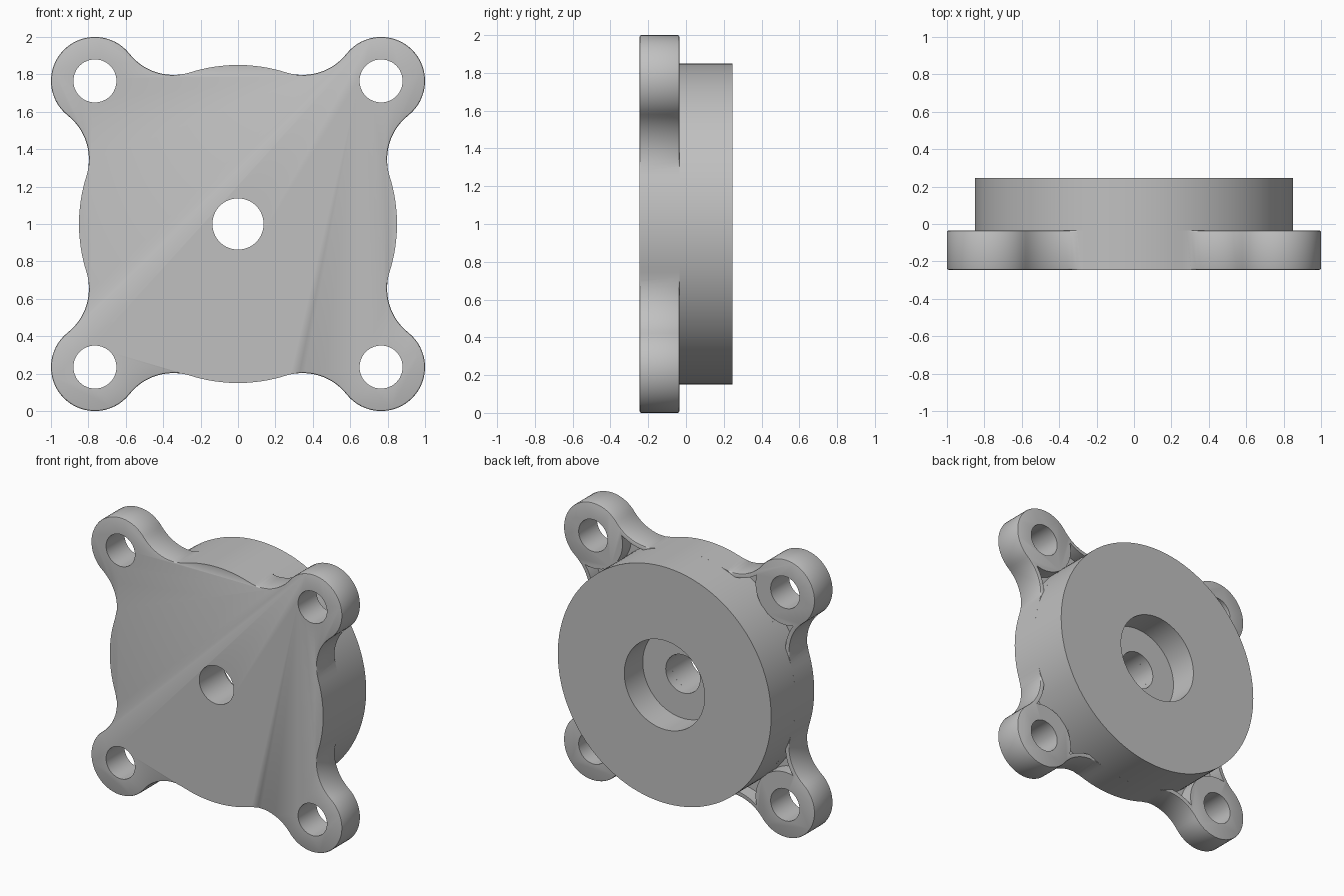
import bpy, bmesh, math
from mathutils import Vector

if "Cube" in bpy.data.objects:
    bpy.data.objects.remove(bpy.data.objects["Cube"], do_unlink=True)

DISC_R, EAR_R, FILLET_R = 0.85, 0.235, 0.3
HOLE_R, SHAFT_R, BORE_R = 0.115, 0.137, 0.32
FRONT, STEP, BORE_FLOOR, BACK = -0.245, -0.035, 0.035, 0.245
WALL, POCKET_DEPTH = 0.03, 0.1
O, E = Vector((0, 0)), Vector((0.765, 0.765))

grey = bpy.data.materials.new("light_grey")
grey.use_nodes = True
grey.diffuse_color = (0.53, 0.53, 0.53, 1)
grey.node_tree.nodes["Principled BSDF"].inputs["Base Color"].default_value = grey.diffuse_color


def meet(c1, r1, c2, r2, side):
    """One crossing point of two circles."""
    d = c2 - c1
    a = (r1 ** 2 - r2 ** 2 + d.length_squared) / (2 * d.length)
    h = math.sqrt(r1 ** 2 - a ** 2)
    u = d.normalized()
    return c1 + u * a + Vector((-u.y, u.x)) * h * side


def arc(c, p, q, n):
    """Points on the short arc about c from p up to, not including, q."""
    a, b = p - c, q - c
    start = math.atan2(a.y, a.x)
    turn = math.atan2(a.x * b.y - a.y * b.x, a.dot(b))
    return [c + a.length * Vector((math.cos(start + turn * i / n), math.sin(start + turn * i / n)))
            for i in range(n)]


def circle(c, r, n):
    return [c + r * Vector((math.cos(math.tau * i / n), math.sin(math.tau * i / n))) for i in range(n)]


def quarter_turn(points, k):
    for _ in range(k):
        points = [Vector((-p.y, p.x)) for p in points]
    return points


def prism(bm, points, y0, y1):
    """Extrude a front outline along the depth."""
    face = bm.faces.new([bm.verts.new((p.x, y0, p.y + 1)) for p in points])
    top = bmesh.ops.extrude_face_region(bm, geom=[face])
    moved = [v for v in top["geom"] if isinstance(v, bmesh.types.BMVert)]
    bmesh.ops.translate(bm, verts=moved, vec=(0, y1 - y0, 0))


def finish(name, bm):
    bmesh.ops.recalc_face_normals(bm, faces=bm.faces)
    mesh = bpy.data.meshes.new(name)
    bm.to_mesh(mesh)
    bm.free()
    mesh.materials.append(grey)
    obj = bpy.data.objects.new(name, mesh)
    bpy.context.collection.objects.link(obj)
    return obj


def smooth(obj):
    bpy.ops.object.select_all(action="DESELECT")
    obj.select_set(True)
    bpy.context.view_layer.objects.active = obj
    bpy.ops.object.shade_smooth_by_angle(angle=math.radians(30))


# Flange outline: disc arc, concave fillet and ear, mirrored about the diagonal
F = meet(O, DISC_R + FILLET_R, E, EAR_R + FILLET_R, -1)
on_disc = F.normalized() * DISC_R
on_ear = E + (F - E).normalized() * EAR_R
tip = E + E.normalized() * EAR_R
half = (arc(O, Vector((DISC_R, 0)), on_disc, 8) + arc(F, on_disc, on_ear, 14)
        + arc(E, on_ear, tip, 16))
quadrant = half + [tip] + [Vector((p.y, p.x)) for p in reversed(half[1:])]
bm = bmesh.new()
prism(bm, [p for k in range(4) for p in quarter_turn(quadrant, k)], FRONT, STEP)

# Softened rims around the ears
rim = [e for e in bm.edges if abs(e.verts[0].co.y - e.verts[1].co.y) < 0.001
       and all(math.hypot(v.co.x, v.co.z - 1) > DISC_R + 0.003 for v in e.verts)]
bmesh.ops.bevel(bm, geom=rim, offset=0.008, segments=2, profile=0.5, affect="EDGES")
flange = finish("mounting_flange", bm)

# Cutters: shaft hole, bolt holes and the small pockets behind each ear
p1 = meet(O, DISC_R, F, FILLET_R + WALL, 1)
p2 = meet(E, EAR_R, F, FILLET_R + WALL, -1)
p3 = meet(O, DISC_R, E, EAR_R, -1)
pocket = arc(F, p1, p2, 8) + arc(E, p2, p3, 8) + arc(O, p3, p1, 8)
mirrored = [Vector((p.y, p.x)) for p in reversed(pocket)]
bm = bmesh.new()
prism(bm, circle(O, SHAFT_R, 64), FRONT - 0.1, STEP + 0.1)
for k in range(4):
    prism(bm, quarter_turn(circle(E, HOLE_R, 48), k), FRONT - 0.1, STEP + 0.1)
    for shape in (pocket, mirrored):
        prism(bm, quarter_turn(shape, k), STEP - POCKET_DEPTH, STEP + 0.1)
cutter = finish("hole_cutter", bm)
cutter.hide_render = True

mod = flange.modifiers.new("holes", "BOOLEAN")
mod.operation, mod.solver, mod.object = "DIFFERENCE", "EXACT", cutter
bpy.context.view_layer.objects.active = flange
bpy.ops.object.modifier_apply(modifier=mod.name)
bpy.data.objects.remove(cutter, do_unlink=True)
smooth(flange)

# Rear hub: a turned ring with a wide counterbore over the shaft hole
profile = [(SHAFT_R, STEP), (DISC_R, STEP), (DISC_R, BACK), (BORE_R, BACK),
           (BORE_R, BORE_FLOOR), (SHAFT_R, BORE_FLOOR)]
bm = bmesh.new()
SEGMENTS = 128
rings = [[bm.verts.new((p.x, y, p.y + 1)) for p in circle(O, r, SEGMENTS)] for r, y in profile]
for a, b in zip(rings, rings[1:] + rings[:1]):
    for i in range(SEGMENTS):
        j = (i + 1) % SEGMENTS
        bm.faces.new((a[i], a[j], b[j], b[i]))
smooth(finish("rear_hub", bm))
